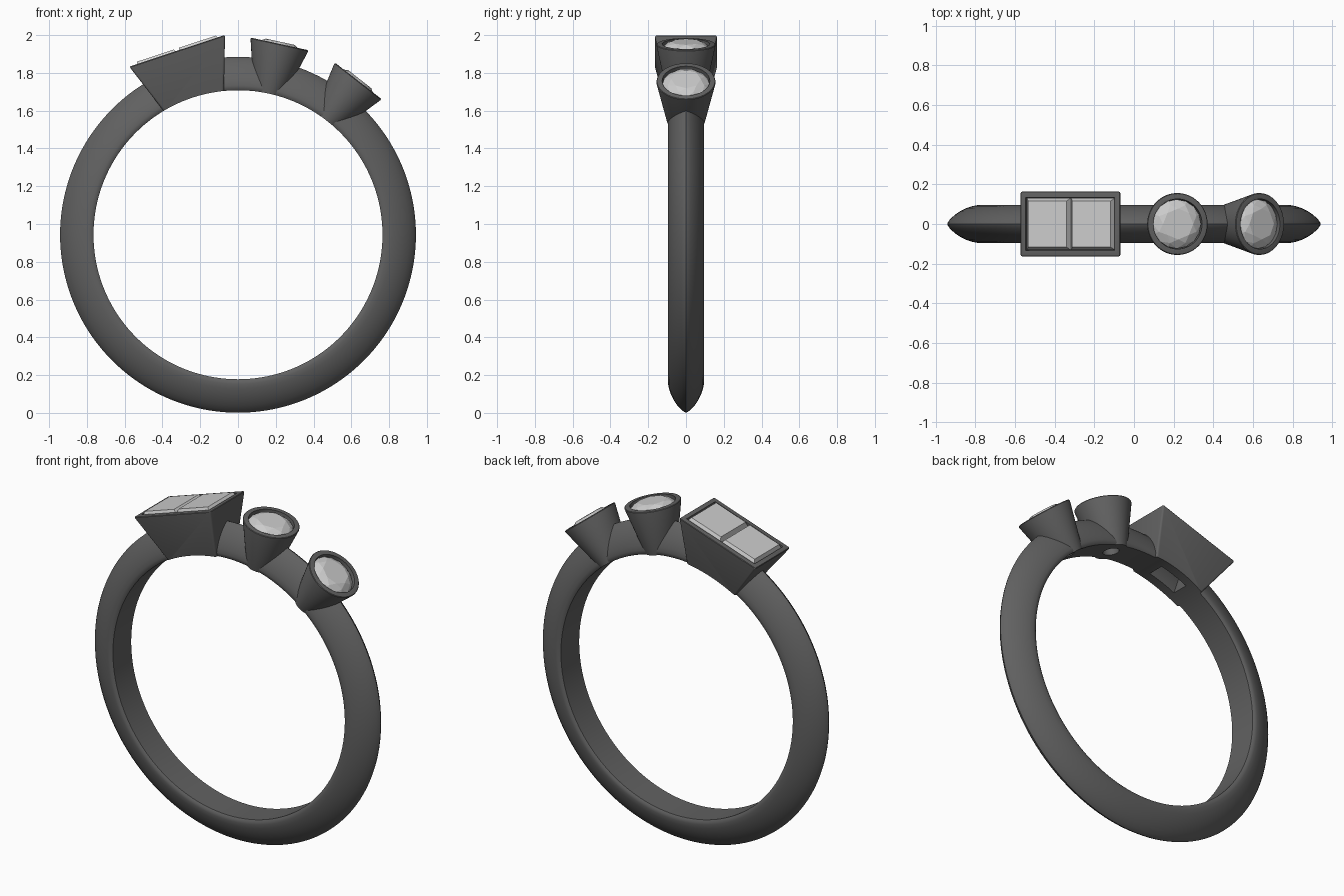
import bpy, bmesh
from math import sin, cos, pi, radians
from mathutils import Matrix, Vector

if "Cube" in bpy.data.objects:
    bpy.data.objects.remove(bpy.data.objects["Cube"])

CZ = 0.943          # ring centre height
BORE = 0.765        # finger hole radius


def mat(name, v):
    m = bpy.data.materials.new(name)
    m.diffuse_color = (v, v, v, 1)
    m.use_nodes = True
    m.node_tree.nodes["Principled BSDF"].inputs["Base Color"].default_value = m.diffuse_color
    return m


metal, stone = mat("metal", 0.12), mat("stone", 0.7)


def frame(deg):
    return Matrix.Translation((0, 0, CZ)) @ Matrix.Rotation(radians(deg), 4, 'Y')


def finish(name, bm, M, material):
    bmesh.ops.recalc_face_normals(bm, faces=bm.faces[:])
    me = bpy.data.meshes.new(name)
    bm.to_mesh(me)
    bm.free()
    me.transform(M)
    me.materials.append(material)
    ob = bpy.data.objects.new(name, me)
    bpy.context.collection.objects.link(ob)
    return ob


def loft(name, rings, M=Matrix(), material=metal, loop=False):
    bm = bmesh.new()
    vs = [[bm.verts.new(p) for p in r] for r in rings]
    n = len(vs[0])
    for a, b in zip(vs, vs[1:] + ([vs[0]] if loop else [])):
        for i in range(n):
            j = (i + 1) % n
            bm.faces.new((a[i], a[j], b[j], b[i]))
    if not loop:
        bm.faces.new(vs[0])
        bm.faces.new(vs[-1])
    return finish(name, bm, M, material)


def oval(w, u, v=None, n=64, turn=0):
    v = u if v is None else v
    return [(u * cos(2 * pi * (i + turn) / n), v * sin(2 * pi * (i + turn) / n), w) for i in range(n)]


def rect(w, u, v, cu=0):
    return [(cu + a * u, b * v, w) for a, b in ((-1, -1), (1, -1), (1, 1), (-1, 1))]


def bevel(ob, width):
    m = ob.modifiers.new("bevel", 'BEVEL')
    m.width, m.segments, m.limit_method, m.angle_limit = width, 3, 'ANGLE', radians(40)


def cut(ob, cutter):
    m = ob.modifiers.new("cut", 'BOOLEAN')
    m.operation, m.solver, m.object = 'DIFFERENCE', 'EXACT', cutter
    cutter.hide_render = True


# band: domed profile swept round the finger hole
half = [(0.765, 0.086), (0.775, 0.093), (0.79, 0.095), (0.815, 0.09), (0.845, 0.08), (0.875, 0.065),
        (0.905, 0.045), (0.928, 0.023), (0.938, 0.009)]
prof = [(r, -y) for r, y in half] + [(0.942, 0)] + [(r, y) for r, y in reversed(half)]
N = 160
band = loft("band", [[(r * sin(2 * pi * k / N), y, r * cos(2 * pi * k / N)) for r, y in prof]
                     for k in range(N)], frame(0), loop=True)

# cutter for the finger hole
bore = loft("bore_cutter", [[(x, y, z) for x, z, y in oval(s * 0.4, BORE, n=160)] for s in (-1, 1)], frame(0))
cutters, metals = [bore], [band]


def round_gem(name, M):
    bm = bmesh.new()
    pts = oval(1.046, 0.078, n=8) + oval(1.034, 0.104, n=8, turn=0.5) + oval(1.015, 0.124, n=16) \
        + oval(1.003, 0.124, n=16) + oval(0.94, 0.078, n=8, turn=0.5) + [(0, 0, 0.87)]
    for p in pts:
        bm.verts.new(p)
    bmesh.ops.convex_hull(bm, input=bm.verts[:])
    finish(name, bm, M, stone)


# two round settings with brilliant-cut stones
for k, deg in enumerate((12.3, 38.0), 1):
    M = frame(deg)
    cup = loft(f"round_setting_{k}", [oval(0.70, 0.064, 0.087), oval(1.034, 0.158)], M)
    bevel(cup, 0.01)
    seat = loft(f"round_seat_cutter_{k}", [oval(0.68, 0.045), oval(0.86, 0.045), oval(0.995, 0.126),
                                           oval(1.08, 0.126)], M)
    cut(cup, bore)
    cut(cup, seat)
    cut(band, seat)
    cutters.append(seat)
    metals.append(cup)
    round_gem(f"round_gem_{k}", M)

# rectangular setting with two step-cut stones
M = frame(-18.3)
box = loft("box_setting", [rect(0.70, 0.152, 0.09), rect(1.026, 0.267, 0.166)], M)
bevel(box, 0.01)
seat = loft("box_seat_cutter", [rect(0.68, 0.09, 0.05), rect(0.86, 0.09, 0.05), rect(0.98, 0.236, 0.134),
                                rect(1.08, 0.236, 0.134)], M)
cut(box, bore)
cut(box, seat)
cut(band, seat)
cutters.append(seat)
metals.append(box)
for k, c in enumerate((-0.117, 0.117), 1):
    loft(f"square_gem_{k}", [rect(0.87, 0.02, 0.04, c * 0.6), rect(0.93, 0.075, 0.09, c * 0.85),
                             rect(1.0, 0.116, 0.131, c), rect(1.012, 0.116, 0.131, c),
                             rect(1.038, 0.102, 0.116, c)], M, stone)

# bake the cuts, drop the cutters, smooth the metal
bpy.context.view_layer.update()
dg = bpy.context.evaluated_depsgraph_get()
baked = [bpy.data.meshes.new_from_object(o.evaluated_get(dg)) for o in metals]
for o, me in zip(metals, baked):
    o.modifiers.clear()
    o.data = me
for c in cutters:
    bpy.data.objects.remove(c)
for o in bpy.data.objects:
    o.select_set(o in metals)
bpy.context.view_layer.objects.active = band
bpy.ops.object.shade_smooth_by_angle(angle=radians(35))
